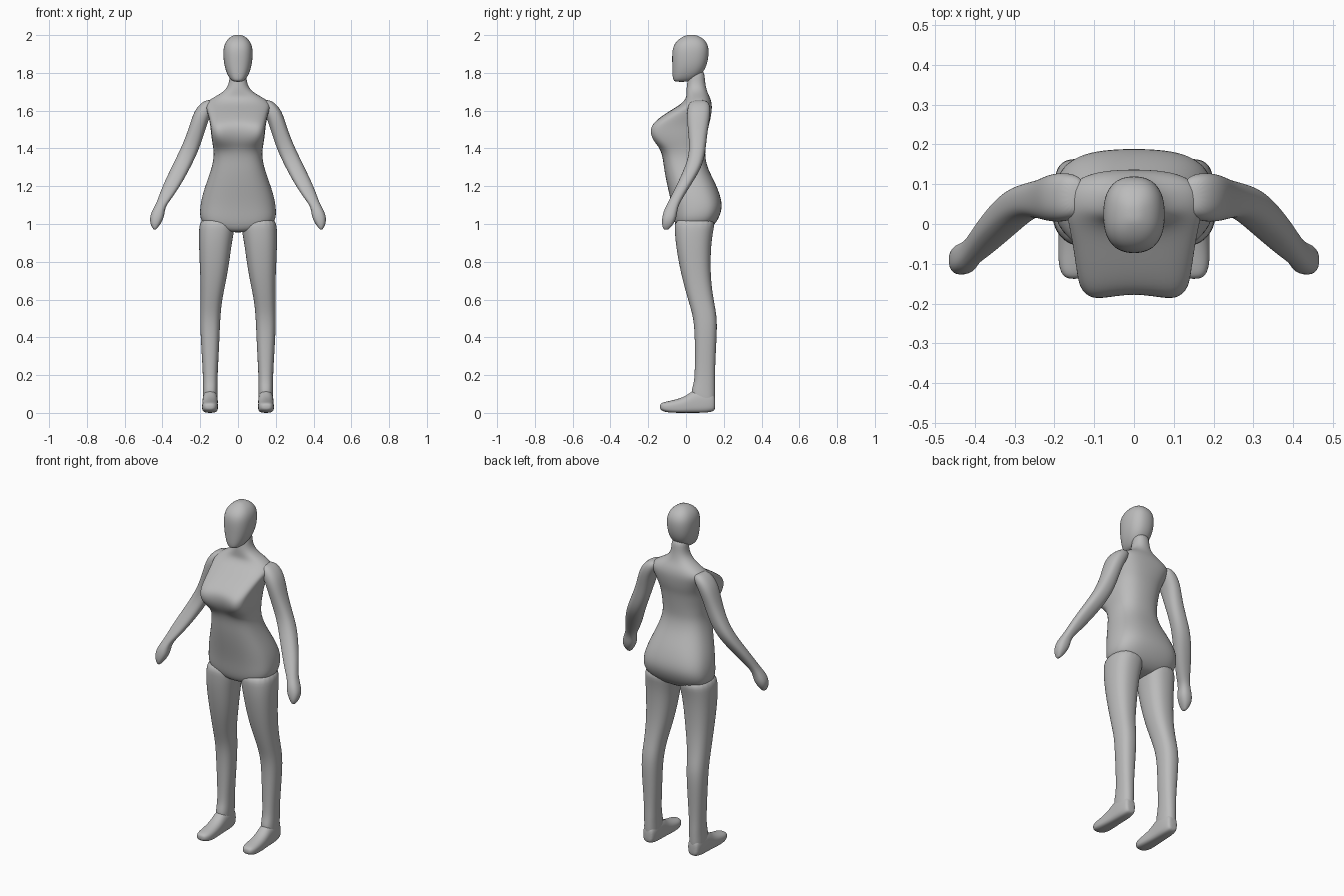
import bpy, bmesh, math

grey = bpy.data.materials.new("plain grey")
grey.diffuse_color = (0.5, 0.5, 0.5, 1)
SIDES = 20


def power(c, n):
    return math.copysign(abs(c) ** (2 / n), c)


def loft(name, rows, along="z", mirror=False):
    """Skin rounded sections: (position, x0, x1, low, high, front power, back power, cleft)."""
    bm = bmesh.new()
    rings = []
    for row in rows:
        p, x0, x1, a, b = row[:5]
        nf, nb, dip = row[5:] if len(row) > 5 else (2.4, 2.4, 0)
        ring = []
        for i in range(SIDES):
            t = 2 * math.pi * i / SIDES
            c, s = math.cos(t), math.sin(t)
            n = nf if s < 0 else nb
            x = (x0 + x1) / 2 + (x1 - x0) / 2 * power(c, n)
            v = (a + b) / 2 + (b - a) / 2 * power(s, n)
            if s < -0.99:
                v += dip
            ring.append(bm.verts.new((x, v, p) if along == "z" else (x, p, v)))
        rings.append(ring)
    for r, q in zip(rings, rings[1:]):
        for i in range(SIDES):
            j = (i + 1) % SIDES
            bm.faces.new((r[i], r[j], q[j], q[i]))
    bm.faces.new(rings[0])
    bm.faces.new(rings[-1])
    bmesh.ops.recalc_face_normals(bm, faces=bm.faces)
    for f in bm.faces:
        f.smooth = True
    me = bpy.data.meshes.new(name)
    bm.to_mesh(me)
    bm.free()
    me.materials.append(grey)
    ob = bpy.data.objects.new(name, me)
    bpy.context.collection.objects.link(ob)
    if mirror:
        m = ob.modifiers.new("mirror", "MIRROR")
        m.use_mirror_merge = False
    s = ob.modifiers.new("smooth", "SUBSURF")
    s.levels = s.render_levels = 2
    return ob


def centred(rows):
    return [(r[0], -r[1], r[1]) + tuple(r[2:]) for r in rows]


# head
loft("head", centred([
    (1.752, .022, -.06, .01), (1.765, .042, -.070, .05), (1.80, .062, -.073, .092),
    (1.85, .076, -.074, .115), (1.91, .080, -.075, .123), (1.95, .074, -.066, .117),
    (1.98, .055, -.038, .095), (1.996, .03, -.008, .065), (2.002, .012, .012, .043)]))

# torso with neck, bust and hips
loft("torso", centred([
    (.955, .05, -.03, .09, 2.4, 2.4, 0),
    (.975, .15, -.05, .13, 2.6, 2.6, 0),
    (1.01, .202, -.063, .165, 2.8, 2.8, 0),
    (1.08, .205, -.073, .196, 2.6, 2.9, 0),
    (1.15, .192, -.088, .184, 2.5, 2.7, 0),
    (1.22, .168, -.104, .155, 2.5, 2.5, 0),
    (1.29, .143, -.117, .118, 2.6, 2.5, 0),
    (1.35, .129, -.124, .102, 2.8, 2.5, 0),
    (1.395, .131, -.137, .104, 3.2, 2.5, 0),
    (1.43, .137, -.172, .108, 4, 2.5, .015),
    (1.47, .143, -.195, .113, 5, 2.6, .025),
    (1.515, .147, -.194, .120, 5, 2.7, .02),
    (1.55, .153, -.162, .130, 4, 2.8, 0),
    (1.60, .166, -.085, .138, 3, 2.8, 0),
    (1.635, .178, -.026, .138, 2.6, 2.6, 0),
    (1.665, .142, .0, .130, 2.4, 2.4, 0),
    (1.69, .092, .002, .117, 2.3, 2.3, 0),
    (1.72, .057, .002, .107, 2.2, 2.2, 0),
    (1.76, .045, .008, .1, 2.2, 2.2, 0),
    (1.82, .045, .012, .098, 2.2, 2.2, 0)]))

# legs
loft("leg", [
    (.03, .112, .182, .06, .150), (.08, .108, .187, .03, .155), (.12, .108, .186, .028, .155),
    (.16, .108, .186, .042, .155), (.22, .107, .187, .046, .154), (.32, .101, .193, .047, .158),
    (.44, .096, .200, .045, .165), (.52, .092, .2, .035, .163), (.60, .084, .198, .01, .146),
    (.70, .062, .199, -.018, .133), (.80, .045, .204, -.04, .130), (.90, .032, .208, -.056, .135),
    (.97, .018, .208, -.061, .146), (1.04, .01, .2, -.06, .16)], mirror=True)

# feet, skinned from heel to toe
loft("foot", [
    (.155, .125, .168, .02, .08, 3, 3, 0), (.145, .112, .182, .006, .11, 3, 2.4, 0),
    (.10, .106, .188, .0, .13, 3.5, 2.4, 0), (.04, .107, .188, .0, .125, 3.5, 2.2, 0),
    (.0, .107, .189, .0, .088, 3.5, 2.2, 0), (-.06, .105, .191, .0, .069, 3.5, 2.2, 0),
    (-.105, .107, .190, .003, .060, 3, 2.4, 0), (-.13, .12, .18, .012, .053, 2.5, 2.5, 0),
    (-.138, .135, .165, .022, .042, 2.2, 2.2, 0)], along="y", mirror=True)

# arms
loft("arm", [
    (1.657, .13, .165, .04, .10), (1.64, .115, .198, .015, .125), (1.60, .13, .230, .005, .130),
    (1.55, .157, .248, .005, .125), (1.48, .178, .270, .012, .113), (1.40, .205, .303, .018, .105),
    (1.34, .232, .333, .008, .095), (1.28, .262, .362, -.015, .072), (1.20, .307, .400, -.052, .022),
    (1.13, .355, .425, -.088, -.022), (1.10, .378, .438, -.102, -.038),
    (1.07, .388, .455, -.118, -.046), (1.035, .391, .468, -.127, -.050),
    (1.0, .410, .464, -.128, -.065), (.978, .427, .452, -.122, -.085),
    (.970, .435, .445, -.115, -.095)], mirror=True)
